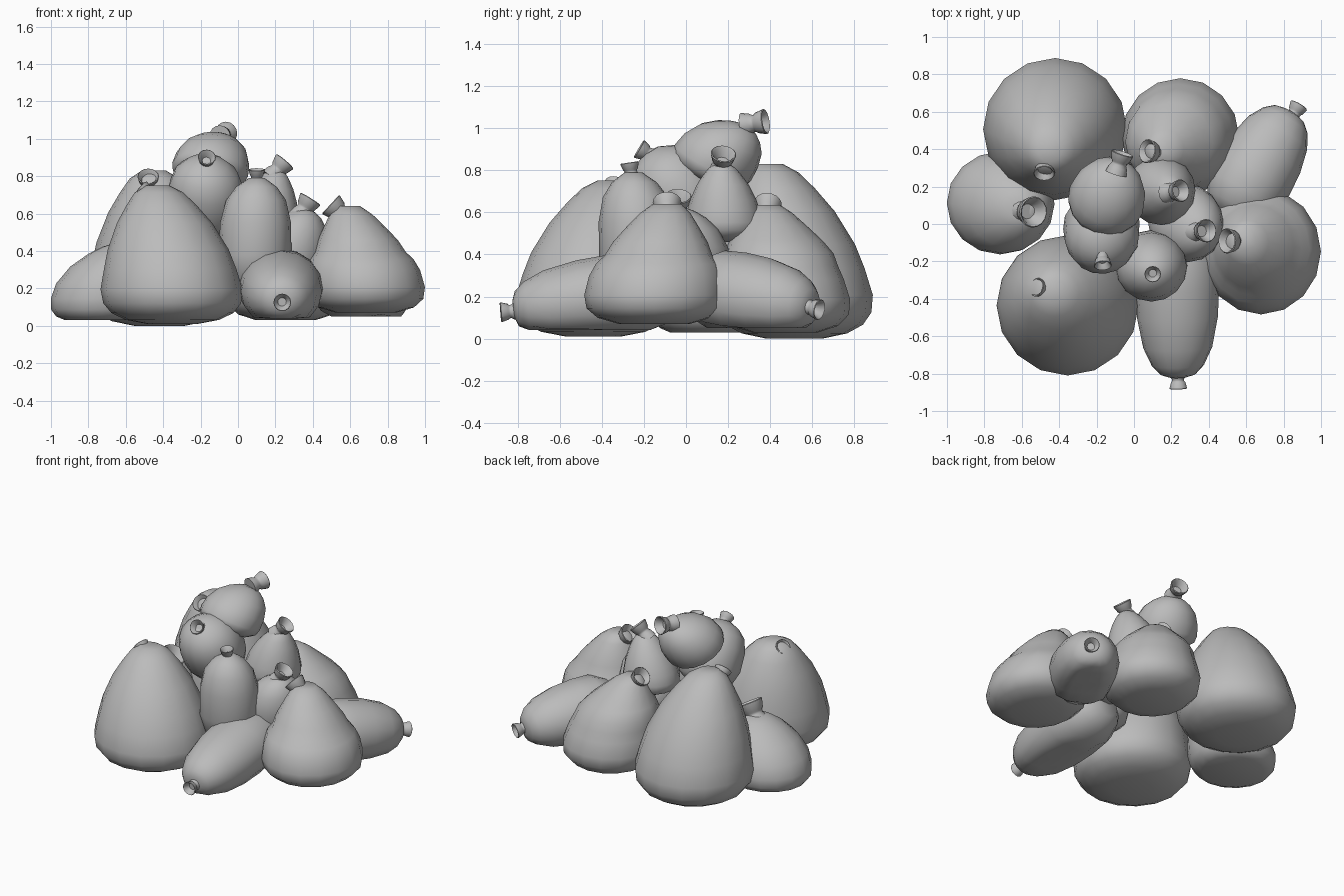
import bpy, bmesh, math
from mathutils import Vector

cube = bpy.data.objects.get("Cube")
if cube:
    bpy.data.objects.remove(cube)

cloth = bpy.data.materials.new("grey cloth")
cloth.use_nodes = True
cloth.diffuse_color = (0.5, 0.5, 0.5, 1)
bsdf = cloth.node_tree.nodes["Principled BSDF"]
bsdf.inputs["Base Color"].default_value = cloth.diffuse_color
bsdf.inputs["Roughness"].default_value = 0.8

SIDES = 16
# Profiles: (fraction along the axis, fraction of the full radius)
PEAR = [(0, .35), (.03, .66), (.08, .86), (.15, .97), (.25, 1), (.4, .93),
        (.54, .85), (.73, .67), (.86, .49), (.95, .34), (1, .17)]
BULLET = [(0, .45), (.06, .74), (.16, .95), (.28, 1), (.5, .96), (.73, .81),
          (.88, .58), (.96, .38), (1, .2)]
DOME = [(0, .5), (.1, .85), (.3, 1), (.6, .97), (.8, .82), (.92, .56), (1, .22)]
SQUAT = [(0, .7), (.05, .87), (.14, .97), (.28, 1), (.48, .96), (.7, .8),
         (.87, .56), (.96, .36), (1, .2)]
RIDGED = [(0, .5), (.05, .8), (.14, .97), (.26, 1), (.42, .93), (.52, .87),
          (.62, .83), (.72, .7), (.84, .5), (.94, .33), (1, .18)]
CONE = [(0, .5), (.05, .8), (.13, .96), (.24, 1), (.4, .95), (.5, .87),
        (.57, .76), (.68, .67), (.8, .52), (.92, .36), (1, .2)]
LYING = [(0, .45), (.08, .76), (.22, .97), (.4, 1), (.6, .96), (.8, .82),
         (.92, .62), (.98, .42), (1, .2)]
NECK = [(-.5, 1), (0, .85), (.2, .7), (.35, .72), (.45, .85), (1, 1.05),
        (1.05, .98), (.95, .85), (.4, .5)]


def loft(name, rings, floor=0):
    """Skin a list of (centre, side vector, upper vector) rings, capped at both ends."""
    bm = bmesh.new()
    loops = []
    for centre, u, v in rings:
        loop = []
        for i in range(SIDES):
            a = 2 * math.pi * i / SIDES
            p = centre + u * math.cos(a) + v * math.sin(a)
            p.z = max(p.z, floor)
            loop.append(bm.verts.new(p))
        loops.append(loop)
    for lo, hi in zip(loops, loops[1:]):
        for i in range(SIDES):
            j = (i + 1) % SIDES
            bm.faces.new((lo[i], lo[j], hi[j], hi[i]))
    bm.faces.new(loops[0][::-1])
    bm.faces.new(loops[-1])
    bmesh.ops.recalc_face_normals(bm, faces=bm.faces)
    mesh = bpy.data.meshes.new(name)
    bm.to_mesh(mesh)
    bm.free()
    mesh.materials.append(cloth)
    obj = bpy.data.objects.new(name, mesh)
    bpy.context.collection.objects.link(obj)
    bpy.ops.object.select_all(action="DESELECT")
    obj.select_set(True)
    bpy.context.view_layer.objects.active = obj
    bpy.ops.object.shade_smooth_by_angle(angle=math.radians(60))


def frame(axis):
    """Two directions square to the axis: one level, one rising."""
    side = Vector((0, 1, 0)).cross(axis) if abs(axis.z) > .9 else axis.cross(Vector((0, 0, 1)))
    side.normalize()
    return side, axis.cross(side).normalized()


def sack(name, base, top, radii, profile, neck_at, neck_dir, neck_size,
         axis=(0, 0, 1), floor=0):
    base, top, axis = Vector(base), Vector(top), Vector(axis).normalized()
    u, v = frame(axis)
    # The belly stays over the base, and the lean grows toward the top
    along = axis * (top - base).dot(axis)
    lean = top - base - along
    loft(name + "_body", [(base + along * t + lean * t * t, u * r * radii[0], v * r * radii[1])
                          for t, r in profile], floor)
    # Flared, hollow neck
    root, n = Vector(neck_at), Vector(neck_dir).normalized()
    u, v = frame(n)
    loft(name + "_neck", [(root + n * t * neck_size * 1.3, u * r * neck_size, v * r * neck_size)
                          for t, r in NECK])


# Upright sacks around the base of the pile
sack("front_big_sack", (-.35, -.44, .01), (-.43, -.36, .75), (.38, .375), PEAR,
     (-.47, -.35, .69), (-.6, .15, .5), .05)
sack("back_big_sack", (-.42, .515, 0), (-.45, .395, .83), (.385, .38), PEAR,
     (-.48, .325, .75), (0, -.5, .45), .055)
sack("side_small_sack", (-.725, .115, .03), (-.61, .08, .44), (.285, .275), SQUAT,
     (-.59, .07, .41), (.45, -.05, .8), .08)
sack("back_ridged_sack", (.255, .47, .03), (.15, .39, .635), (.315, .315), RIDGED,
     (.13, .38, .59), (-.6, .1, .55), .062)
sack("side_ridged_sack", (.685, -.15, .07), (.59, -.09, .64), (.32, .337), CONE,
     (.56, -.09, .59), (-.65, 0, .6), .065)

# Sacks lying on their sides
sack("front_lying_sack", (.225, -.02, .24), (.235, -.82, .14), (.225, .2), LYING,
     (.235, -.82, .13), (.03, -1, -.08), .045, (.02, -1, -.12), .04)
sack("back_lying_sack", (.51, .04, .24), (.835, .6, .15), (.22, .205), LYING,
     (.85, .58, .15), (.5, .85, -.2), .048, (.5, .86, -.13), .05)

# Upper sacks
sack("upper_front_sack", (.09, -.22, .2), (.1, -.25, .79), (.195, .19), DOME,
     (.1, -.26, .78), (0, -.15, 1), .042)
sack("upper_side_sack", (.27, .01, .25), (.345, -.04, .62), (.2, .21), BULLET,
     (.345, -.04, .61), (.5, .05, .8), .06)
sack("upper_back_sack", (.14, .18, .46), (.2, .17, .83), (.185, .185), PEAR,
     (.2, .17, .82), (.6, .1, .7), .058)
sack("upper_middle_sack", (-.18, .06, .53), (-.17, -.17, .89), (.205, .205), DOME,
     (-.17, -.17, .87), (.05, -.75, .45), .046, (.05, -.5, .85))
sack("top_sack", (-.165, .085, .76), (-.095, .275, 1.01), (.207, .2), BULLET,
     (-.085, .305, 1.02), (.3, .95, .15), .058, (.15, .4, .8))
